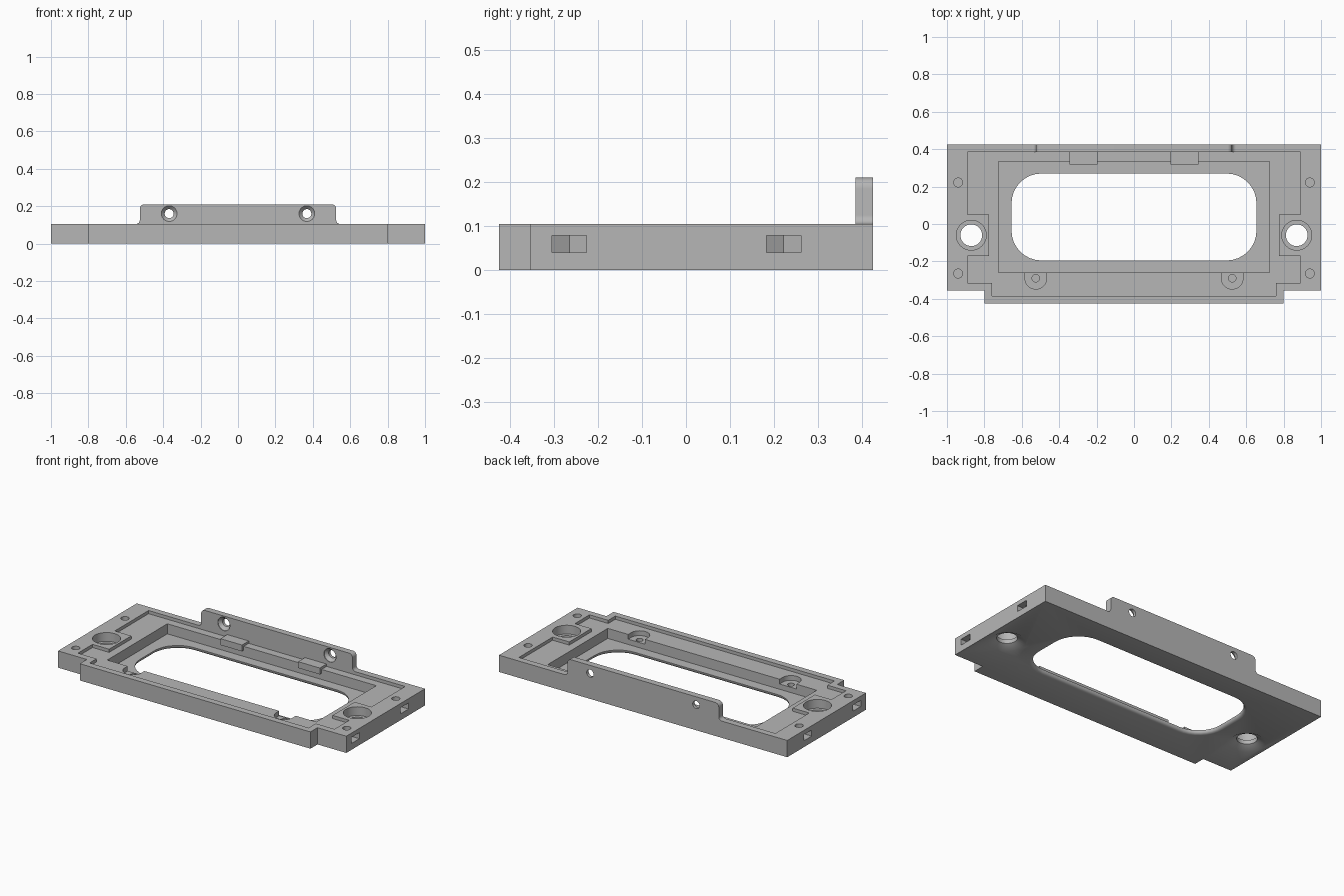
import bpy, bmesh, math
from mathutils import Matrix

if "Cube" in bpy.data.objects:
    bpy.data.objects.remove(bpy.data.objects["Cube"])

grey = bpy.data.materials.new("light_grey")
grey.diffuse_color = (0.47, 0.47, 0.47, 1)
grey.use_nodes = True
grey.node_tree.nodes["Principled BSDF"].inputs["Base Color"].default_value = grey.diffuse_color


def loft(name, rings, matrix=None):
    """Closed solid through a stack of (outline, z) rings."""
    bm = bmesh.new()
    loops = [[bm.verts.new((x, y, z)) for x, y in pts] for pts, z in rings]
    n = len(loops[0])
    for a, b in zip(loops, loops[1:]):
        for i in range(n):
            j = (i + 1) % n
            bm.faces.new((a[i], a[j], b[j], b[i]))
    bm.faces.new(loops[0])
    bm.faces.new(loops[-1])
    if matrix:
        bm.transform(matrix)
    bmesh.ops.recalc_face_normals(bm, faces=bm.faces)
    me = bpy.data.meshes.new(name)
    bm.to_mesh(me)
    bm.free()
    me.materials.append(grey)
    ob = bpy.data.objects.new(name, me)
    bpy.context.collection.objects.link(ob)
    return ob


def circle(cx, cy, r, n=32):
    return [(cx + r * math.cos(2 * math.pi * i / n), cy + r * math.sin(2 * math.pi * i / n)) for i in range(n)]


def rect(x0, x1, y0, y1):
    return [(x0, y0), (x1, y0), (x1, y1), (x0, y1)]


def arc(cx, cy, r, a0, a1, n=8):
    return [(cx + r * math.cos(math.radians(a0 + (a1 - a0) * i / n)),
             cy + r * math.sin(math.radians(a0 + (a1 - a0) * i / n))) for i in range(n + 1)]


def round_rect(x, y0, y1, r, grow=0.0):
    pts = []
    for cx, cy, a in ((x - r, y1 - r, 0), (r - x, y1 - r, 90), (r - x, y0 + r, 180), (x - r, y0 + r, 270)):
        pts += arc(cx, cy, r + grow, a, a + 90)
    return pts


def mirror(half):
    return half + [(-x, y) for x, y in reversed(half)]


def cut(ob, rings, matrix=None):
    tool = loft("cutter", rings, matrix)
    mod = ob.modifiers.new("cut", 'BOOLEAN')
    mod.operation, mod.solver, mod.object = 'DIFFERENCE', 'EXACT', tool
    bpy.context.view_layer.objects.active = ob
    bpy.ops.object.modifier_apply(modifier=mod.name)
    bpy.data.objects.remove(tool)


def smooth(ob):
    bpy.ops.object.select_all(action='DESELECT')
    ob.select_set(True)
    bpy.context.view_layer.objects.active = ob
    bpy.ops.object.shade_smooth_by_angle(angle=math.radians(30))


TOP, LEDGE, FLOOR = 0.105, 0.085, 0.022

# Base plate with front tongue
outline = mirror([(1, 0.425), (1, -0.355), (0.8, -0.355), (0.8, -0.425)])
plate = loft("base_plate", [(outline, 0), (outline, TOP)])

# Shallow stepped recess, leaving the square bosses around the large holes
recess = mirror([(0.89, 0.385), (0.89, 0.05), (0.775, 0.05), (0.775, -0.17), (0.89, -0.17),
                 (0.89, -0.315), (0.76, -0.315), (0.76, -0.385)])
cut(plate, [(recess, LEDGE), (recess, 0.2)])

# Deep pocket and rounded window with an eased lower edge
pocket = rect(-0.725, 0.725, -0.26, 0.335)
cut(plate, [(pocket, FLOOR), (pocket, 0.2)])
window = [(round_rect(0.655, -0.195, 0.27, 0.16, g), z)
          for g, z in ((0.021, -0.01), (0.019, 0), (0.009, 0.003), (0.003, 0.009), (0, 0.018), (0, 0.2))]
cut(plate, window)

for s in (-1, 1):
    # Large mounting hole: upper counterbore, through hole, lower countersink
    hx, hy = s * 0.87, -0.06
    cut(plate, [(circle(hx, hy, r), z) for r, z in
                ((0.105, -0.01), (0.105, 0), (0.058, 0.025), (0.058, 0.05), (0.08, 0.0501), (0.08, 0.2))])
    # Small screw holes with pointed nut slots from the side
    for y in (0.222, -0.265):
        slot = [(s * 1.1, y - 0.039), (s * 0.92, y - 0.039), (s * 0.897, y),
                (s * 0.92, y + 0.039), (s * 1.1, y + 0.039)]
        cut(plate, [(slot, 0.04), (slot, 0.078)])
        hole = circle(s * 0.94, y, 0.024, 24)
        cut(plate, [(hole, 0.03), (hole, 0.2)])
    # U-shaped notch with pilot hole in the front ledge
    notch = [(s * 0.525 + 0.058, -0.25)] + arc(s * 0.525, -0.29, 0.058, 0, -180, 16) + [(s * 0.525 - 0.058, -0.25)]
    cut(plate, [(notch, 0.055), (notch, 0.2)])
    pilot = circle(s * 0.525, -0.29, 0.02, 24)
    cut(plate, [(pilot, 0.025), (pilot, 0.2)])
    # Retaining clip on the rear ledge
    clip = rect(s * 0.27 - 0.075, s * 0.27 + 0.075, 0.318, 0.386)
    loft("retaining_clip", [(clip, 0.06), (clip, 0.1)])
smooth(plate)

# Upright rear flange: rounded top corners, flared foot
half = arc(0.5, 0.185, 0.025, 90, 0) + arc(0.545, TOP + 0.02, 0.02, 180, 270)
profile = mirror(half)
upright = Matrix.Translation((0, 0.425, 0)) @ Matrix.Rotation(math.radians(90), 4, 'X')
flange = loft("rear_flange", [(profile, 0), (profile, 0.04)], upright)
for s in (-1, 1):
    cut(flange, [(circle(s * 0.368, 0.16, r), z) for r, z in
                 ((0.024, -0.02), (0.024, 0.018), (0.042, 0.036), (0.042, 0.06))], upright)
smooth(flange)
